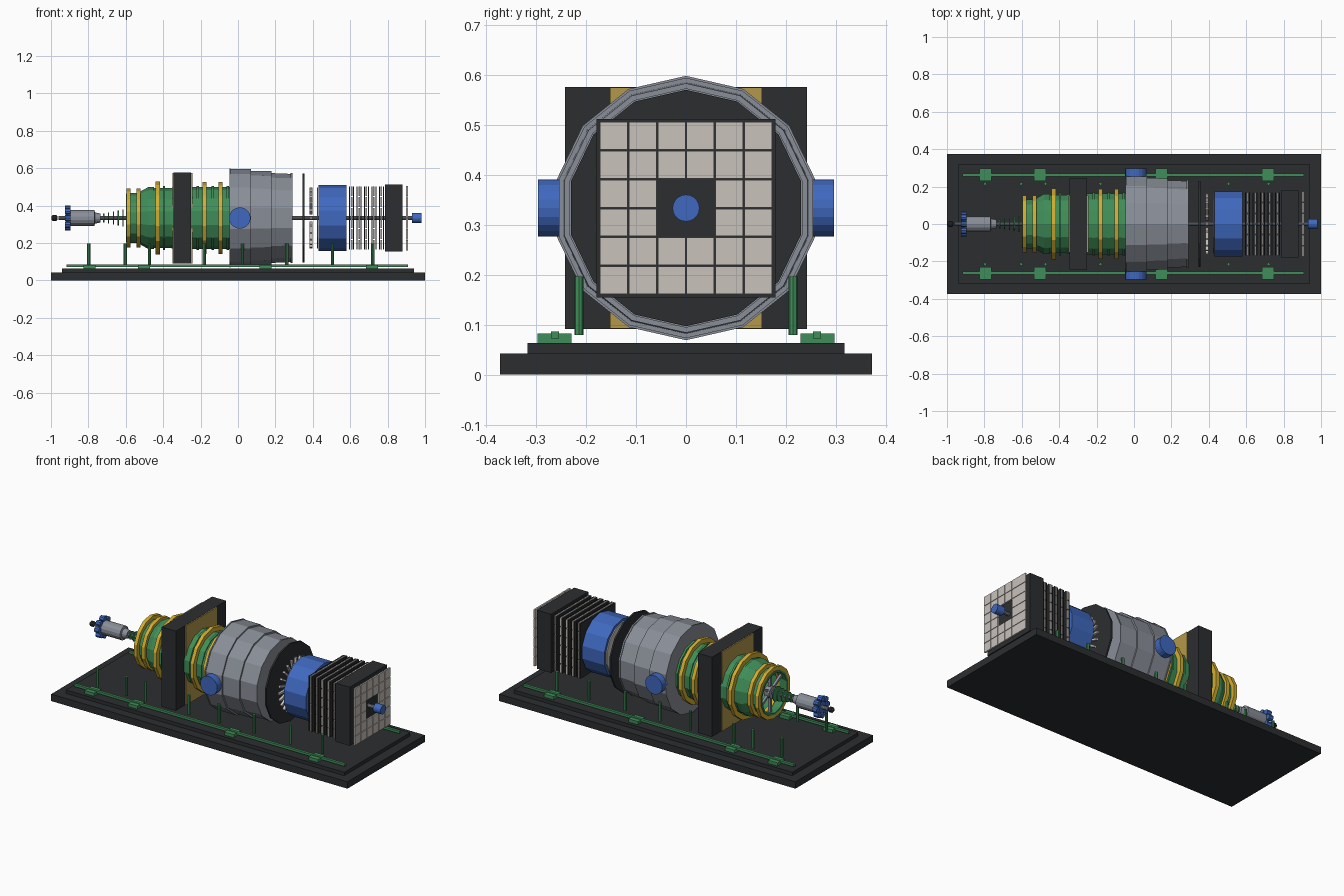
import bpy, bmesh
from math import sin, cos, pi
from mathutils import Matrix, Vector

if "Cube" in bpy.data.objects:
    bpy.data.objects.remove(bpy.data.objects["Cube"])

AXIS_Z = 0.334
SIDES = 14


def mat(name, r, g, b):
    m = bpy.data.materials.new(name)
    m.diffuse_color = (r, g, b, 1)
    m.use_nodes = True
    m.node_tree.nodes["Principled BSDF"].inputs["Base Color"].default_value = m.diffuse_color
    return m


BLACK = mat("black", 0.025, 0.027, 0.03, )
STEEL = mat("steel", 0.25, 0.27, 0.31)
GREEN = mat("green", 0.05, 0.27, 0.1)
GOLD = mat("yellow", 0.65, 0.42, 0.03)
BRASS = mat("brass", 0.45, 0.31, 0.07)
BLUE = mat("blue", 0.05, 0.14, 0.52)
TILE = mat("tile", 0.58, 0.54, 0.5)


def finish(name, bm, material):
    bmesh.ops.recalc_face_normals(bm, faces=bm.faces)
    me = bpy.data.meshes.new(name)
    bm.to_mesh(me)
    bm.free()
    me.materials.append(material)
    ob = bpy.data.objects.new(name, me)
    bpy.context.collection.objects.link(ob)
    return ob


def add_box(bm, x, y, z, rot=Matrix()):
    """Box from three (min, max) ranges."""
    size = [r[1] - r[0] for r in (x, y, z)]
    mid = Vector([(r[0] + r[1]) / 2 for r in (x, y, z)])
    m = rot @ Matrix.Translation(mid) @ Matrix.Diagonal((*size, 1))
    bmesh.ops.create_cube(bm, size=1, matrix=m)


def boxes(name, material, items):
    bm = bmesh.new()
    for x, y, z in items:
        add_box(bm, x, y, z)
    return finish(name, bm, material)


def lathe(name, material, profile, n=SIDES, loop=False):
    """Spin (x, radius) points about the machine axis; loop makes a hollow body."""
    bm = bmesh.new()
    rings = [[bm.verts.new((x, r * sin(2 * pi * i / n), AXIS_Z + r * cos(2 * pi * i / n)))
              for i in range(n)] for x, r in profile]
    pairs = list(zip(rings, rings[1:]))
    if loop:
        pairs.append((rings[-1], rings[0]))
    else:
        bm.faces.new(rings[0])
        bm.faces.new(rings[-1])
    for a, b in pairs:
        for i in range(n):
            j = (i + 1) % n
            bm.faces.new((a[i], a[j], b[j], b[i]))
    return finish(name, bm, material)


def disc(name, material, x0, x1, r, n=SIDES):
    return lathe(name, material, [(x0, r), (x1, r)], n)


def tube(name, material, x0, x1, r_in, r_out):
    return lathe(name, material, [(x0, r_in), (x0, r_out), (x1, r_out), (x1, r_in)], loop=True)


def radial(name, material, count, x, r, half):
    """Blocks arranged around the axis, from radius r[0] to r[1]."""
    bm = bmesh.new()
    for i in range(count):
        rot = Matrix.Translation((0, 0, AXIS_Z)) @ Matrix.Rotation(2 * pi * i / count, 4, 'X')
        add_box(bm, x, (-half, half), r, rot)
    return finish(name, bm, material)


def tile_layer(name, x0, x1, pitch, half):
    """Six by six tiles with the middle four left out."""
    items = []
    for i in range(6):
        for j in range(6):
            if i in (2, 3) and j in (2, 3):
                continue
            y, z = (i - 2.5) * pitch, AXIS_Z + (j - 2.5) * pitch
            items.append(((x0, x1), (y - half, y + half), (z - half, z + half)))
    boxes(name, TILE, items)


def square(name, material, x0, x1, h):
    boxes(name, material, [((x0, x1), (-h, h), (AXIS_Z - h, AXIS_Z + h))])


# Base slabs
boxes("base_slab", BLACK, [((-1, 1), (-0.373, 0.373), (0, 0.042))])
boxes("base_step", BLACK, [((-0.94, 0.94), (-0.318, 0.318), (0.042, 0.063))])

# Rails, pads and posts on both sides
for s, side in ((-1, "front"), (1, "back")):
    def yr(c, h):
        return (s * c - h, s * c + h)
    boxes(side + "_rail", GREEN, [((-0.917, 0.91), yr(0.263, 0.008), (0.072, 0.086))])
    boxes(side + "_rail_pads", GREEN, [((x - 0.032, x + 0.032), yr(0.264, 0.034), (0.063, 0.082))
                                       for x in (-0.795, -0.503, 0.148, 0.717)])
    bm = bmesh.new()
    for x in (-0.797, -0.603, -0.473, -0.18, 0.024, 0.26, 0.505, 0.72):
        bmesh.ops.create_cone(bm, cap_ends=True, segments=8, radius1=0.009, radius2=0.009,
                              depth=0.117, matrix=Matrix.Translation((x, s * 0.215, 0.138)))
    finish(side + "_posts", bm, GREEN)

# Central shaft, tail nozzle and tip
disc("main_shaft", STEEL, -0.96, 0.95, 0.011, 10)
lathe("shaft_tip", BLACK, [(-0.998, 0.007), (-0.99, 0.016), (-0.972, 0.016), (-0.965, 0.008)], 10)
lathe("tail_body", STEEL, [(-0.905, 0.042), (-0.768, 0.042), (-0.765, 0.03), (-0.735, 0.024)])
bm = bmesh.new()
for i in range(8):
    a = 2 * pi * i / 8
    pos = Matrix.Translation((-0.911, 0.05 * sin(a), AXIS_Z + 0.05 * cos(a)))
    bmesh.ops.create_cone(bm, cap_ends=True, segments=8, radius1=0.017, radius2=0.017,
                          depth=0.03, matrix=pos @ Matrix.Rotation(pi / 2, 4, 'Y'))
finish("tail_lobes", bm, BLUE)
disc("tail_hub", BLUE, -0.919, -0.903, 0.04)
for i in range(5):
    x = -0.718 + i * 0.026
    disc(f"tail_fin_{i}", GREEN, x - 0.003, x + 0.003, 0.025 + i * 0.005, 10)

# Green casing, hollow and open at the tail end
lathe("green_casing", GREEN, [
    (-0.6, 0.12), (-0.6, 0.132), (-0.525, 0.135), (-0.515, 0.146), (-0.48, 0.165),
    (-0.45, 0.165), (-0.45, 0.16), (-0.36, 0.16), (-0.34, 0.166), (-0.03, 0.166),
    (-0.03, 0.14), (-0.48, 0.14)], loop=True)
for i, x in enumerate((-0.395, -0.215, -0.135, -0.055)):
    tube(f"casing_rib_{i}", GREEN, x - 0.006, x + 0.006, 0.155, 0.172)
radial("tail_spokes", STEEL, 6, (-0.575, -0.56), (0.005, 0.128), 0.007)
disc("inner_bulkhead", GREEN, -0.4, -0.39, 0.145)
tube("tail_bearing", STEEL, -0.585, -0.55, 0.01, 0.035)

# Yellow clamp rings
for i, (x, r) in enumerate(((-0.585, 0.157), (-0.533, 0.157), (-0.429, 0.195),
                            (-0.179, 0.193), (-0.093, 0.193))):
    tube(f"clamp_ring_{i}", GOLD, x - 0.011, x + 0.011, r - 0.03, r)

# Square black frame with brass face panels
square("square_frame", BLACK, -0.345, -0.25, 0.243)
for i, x in enumerate((-0.351, -0.25)):
    boxes(f"frame_panel_{i}", BRASS, [((x, x + 0.006), (-0.152, 0.152),
                                       (AXIS_Z - 0.242, AXIS_Z + 0.242))])

# Stepped grey drum with side bosses
lathe("grey_drum", STEEL, [(-0.046, 0.265), (-0.039, 0.265), (-0.039, 0.261), (0.07, 0.261),
                           (0.07, 0.252), (0.18, 0.25), (0.18, 0.24), (0.282, 0.236),
                           (0.282, 0.24), (0.292, 0.24)])
for s, side in ((-1, "front"), (1, "back")):
    bm = bmesh.new()
    bmesh.ops.create_cone(bm, cap_ends=True, segments=20, radius1=0.057, radius2=0.057, depth=0.057,
                          matrix=Matrix.Translation((0.01, s * 0.268, AXIS_Z))
                          @ Matrix.Rotation(pi / 2, 4, 'X'))
    finish(side + "_boss", bm, BLUE)

# Black disc and vane rings
disc("black_disc", BLACK, 0.345, 0.355, 0.237)
radial("vanes", TILE, 24, (0.383, 0.398), (0.09, 0.163), 0.006)
tube("vane_plate", TILE, 0.422, 0.428, 0.1, 0.163)

# Blue cylinder
disc("blue_cylinder", BLUE, 0.43, 0.58, 0.177)

# Stack of dark plates with tile layers in between
for i in range(10):
    x = 0.597 + i * 0.02
    square(f"stack_plate_{i}", BLACK, x - 0.003, x + 0.003, 0.168)
for i in range(5):
    x = 0.607 + i * 0.04
    tile_layer(f"stack_tiles_{i}", x - 0.004, x + 0.004, 0.057, 0.026)

# End block, tile face and blue knob
square("end_block", BLACK, 0.785, 0.88, 0.179)
tile_layer("face_tiles", 0.899, 0.909, 0.058, 0.0275)
disc("end_knob", BLUE, 0.93, 0.98, 0.027, 20)
